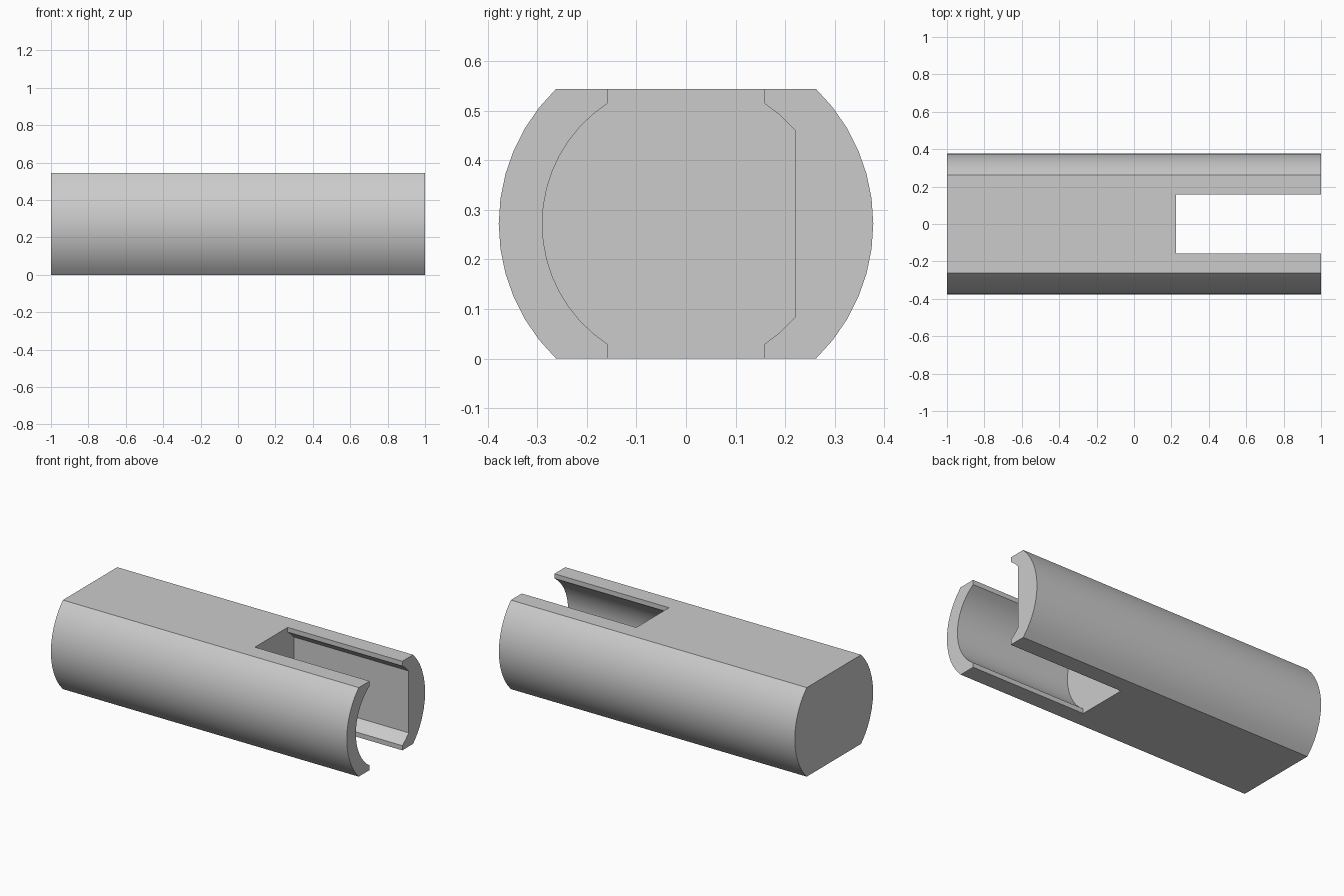
import bpy, bmesh
from math import radians, degrees, cos, sin, asin, acos

cube = bpy.data.objects.get("Cube")
if cube:
    bpy.data.objects.remove(cube)

HALF_H = 0.272        # half height between the two flats
R_OUT, R_IN = 0.378, 0.29
SLOT = 0.158          # half width of the open slot
FLAT = 0.22           # flat wall of the pocket
SLOT_X = 0.225        # where the pocket ends

grey = bpy.data.materials.new("light_grey")
grey.diffuse_color = (0.6, 0.6, 0.6, 1)
grey.use_nodes = True
grey.node_tree.nodes["Principled BSDF"].inputs["Base Color"].default_value = (0.6, 0.6, 0.6, 1)


def arc(radius, start, end, steps):
    """Points (y, z) on a circle around the body axis, angles in degrees."""
    angles = [radians(start + (end - start) * i / steps) for i in range(steps + 1)]
    return [(radius * cos(a), HALF_H + radius * sin(a)) for a in angles]


def prism(name, profile, x0, x1):
    """Extrude a (y, z) profile along x."""
    bm = bmesh.new()
    face = bm.faces.new([bm.verts.new((x0, y, z)) for y, z in profile])
    new = bmesh.ops.extrude_face_region(bm, geom=[face])["geom"]
    verts = [v for v in new if isinstance(v, bmesh.types.BMVert)]
    bmesh.ops.translate(bm, verts=verts, vec=(x1 - x0, 0, 0))
    bmesh.ops.recalc_face_normals(bm, faces=bm.faces)
    mesh = bpy.data.meshes.new(name)
    bm.to_mesh(mesh)
    bm.free()
    mesh.materials.append(grey)
    obj = bpy.data.objects.new(name, mesh)
    bpy.context.collection.objects.link(obj)
    return obj


# Round bar with flat top and bottom
a = degrees(asin(HALF_H / R_OUT))
body = prism("slotted_bar", arc(R_OUT, -a, a, 12) + arc(R_OUT, 180 - a, 180 + a, 12), -1, 1)

# Pocket: round on one side, flat on the other, open above and below
slot_a = degrees(acos(SLOT / R_IN))
flat_a = degrees(acos(FLAT / R_IN))
pocket = (arc(R_IN, flat_a, slot_a, 2)
          + [(SLOT, 0.7), (-SLOT, 0.7)]
          + arc(R_IN, 180 - slot_a, 180 + slot_a, 16)
          + [(-SLOT, -0.2), (SLOT, -0.2)]
          + arc(R_IN, -slot_a, -flat_a, 2))
cutter = prism("pocket_cutter", pocket, SLOT_X, 1.2)

# Cut the pocket and keep the result as plain mesh
mod = body.modifiers.new("pocket", 'BOOLEAN')
mod.operation = 'DIFFERENCE'
mod.solver = 'EXACT'
mod.object = cutter
bpy.ops.object.select_all(action='DESELECT')
body.select_set(True)
bpy.context.view_layer.objects.active = body
bpy.ops.object.modifier_apply(modifier=mod.name)
bpy.data.objects.remove(cutter)

bpy.ops.object.shade_smooth_by_angle(angle=radians(25))
